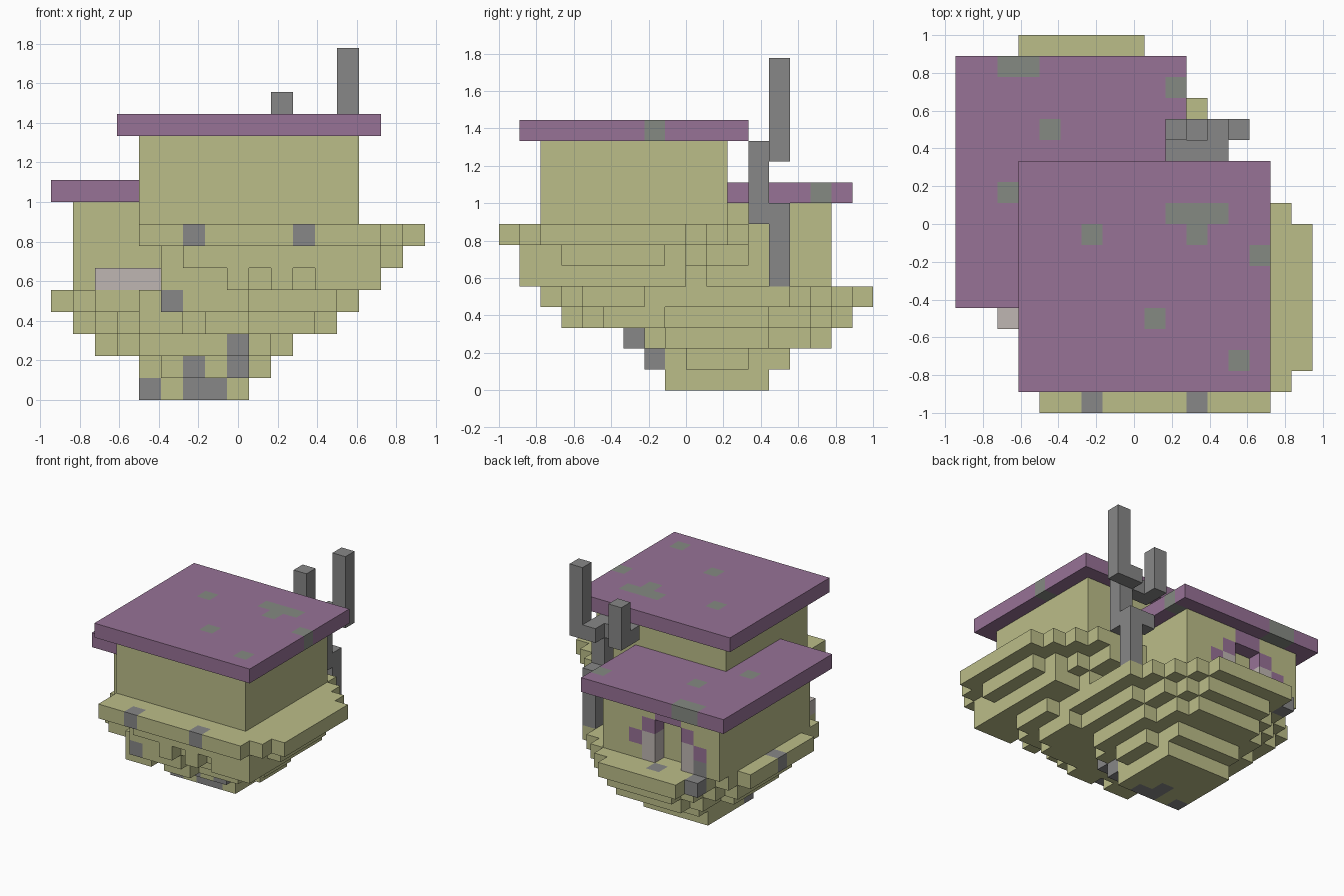
import bpy
import bmesh
from mathutils import Vector

if "Cube" in bpy.data.objects:
    bpy.data.objects.remove(bpy.data.objects["Cube"], do_unlink=True)

UNIT = 1 / 9
ORIGIN = Vector((-8.5, -9, 0))


def material(name, rgb):
    m = bpy.data.materials.new(name)
    m.use_nodes = True
    m.diffuse_color = (*rgb, 1)
    m.node_tree.nodes["Principled BSDF"].inputs["Base Color"].default_value = (*rgb, 1)
    return m


STONE, PURPLE, GREY, PALE, SPOT = range(5)
MATS = [
    material("olive stone", (.50, .51, .25)),
    material("purple roof", (.31, .168, .305)),
    material("dark grey", (.245, .245, .245)),
    material("pale trim", (.52, .47, .445)),
    material("grey green spot", (.235, .255, .225)),
]

cells = {}  # block position -> (part name, colour)


def block(part, colour, lo, hi):
    """Fill a box of blocks, both ends included."""
    for x in range(lo[0], hi[0] + 1):
        for y in range(lo[1], hi[1] + 1):
            for z in range(lo[2], hi[2] + 1):
                cells[x, y, z] = (part, colour)


def layer(part, z, rects):
    """One layer of stone made of overlapping rectangles (x, y, x, y)."""
    for a, b, c, d in rects:
        block(part, STONE, (a, b, z), (c, d, z))


def paint(colour, spots):
    """Recolour single blocks that are already filled."""
    for p in spots:
        if p in cells:
            cells[p] = (cells[p][0], colour)


# Stepped base under the lower house
layer("base_foot", 0, [(4, 8, 8, 12)])
layer("base_step", 1, [(4, 8, 8, 13), (5, 7, 8, 7), (9, 9, 9, 11)])
layer("base_lower", 2, [(2, 8, 9, 12), (3, 7, 9, 14), (4, 6, 8, 15), (10, 8, 10, 12)])
layer("base_middle", 3, [(1, 8, 10, 13), (2, 6, 10, 14), (3, 5, 9, 15), (4, 4, 8, 16),
                         (4, 3, 5, 4), (7, 3, 8, 4), (8, 4, 11, 12), (12, 5, 12, 7)])
layer("lower_ledge", 4, [(0, 7, 12, 13), (1, 5, 11, 14), (2, 4, 10, 15), (2, 4, 9, 16),
                         (3, 4, 8, 17), (4, 3, 12, 8), (5, 2, 8, 2), (13, 4, 13, 6)])

# Stepped base under the upper house, with a toothed front
layer("upper_support", 5, [(5, 2, 13, 8), (10, 9, 12, 9), (12, 1, 14, 8),
                           (8, 1, 8, 1), (10, 1, 10, 1)])
layer("upper_step", 6, [(5, 2, 13, 9), (6, 1, 14, 8), (15, 3, 15, 7), (10, 10, 12, 11)])
layer("upper_ledge", 7, [(4, 0, 14, 10), (15, 1, 15, 9), (16, 2, 16, 8), (4, 11, 13, 11)])

# Lower house, its roof, then the upper house and roof
block("lower_house", STONE, (1, 6, 5), (9, 15, 8))
block("lower_roof", PURPLE, (0, 5, 9), (10, 16, 9))
block("upper_house", STONE, (4, 2, 8), (13, 10, 11))
block("upper_roof", PURPLE, (3, 1, 12), (14, 11, 12))

# Recessed back doorway with a purple arch and pale posts, symmetric about its centre
for x in (4, 5):
    for z in (5, 6, 7):
        del cells[x, 15, z]
for side in (lambda d: 4 - d, lambda d: 5 + d):
    paint(PURPLE, [(side(d), 15, 8 - d) for d in range(3)])
    paint(PALE, [(side(1), 15, z) for z in (5, 6)])
paint(GREY, [(2, 15, 5)])

# Pale step at the front of the lower house
block("front_step", PALE, (2, 4, 5), (4, 4, 5))

# Branching chimney pipe
block("chimney_trunk", GREY, (12, 13, 5), (12, 13, 8))
block("chimney_trunk", GREY, (11, 13, 8), (11, 13, 8))
block("chimney_riser", GREY, (12, 12, 8), (12, 12, 11))
block("chimney_arm", GREY, (10, 12, 11), (12, 12, 11))
block("chimney_arm", GREY, (12, 13, 11), (12, 13, 11))
block("tall_stack", GREY, (13, 13, 11), (13, 13, 15))
block("short_stack", GREY, (10, 13, 11), (10, 13, 13))

# Worn grey blocks in the stone
paint(GREY, [(4, 8, 0), (6, 8, 0), (7, 8, 0), (6, 9, 0), (6, 7, 1), (8, 7, 1), (8, 6, 2),
             (5, 2, 4), (6, 0, 7), (11, 0, 7), (0, 10, 4), (0, 14, 4), (1, 15, 4),
             (2, 16, 4), (5, 16, 4)])

# Spots on the roofs
paint(SPOT, [(x, y, 12) for x, y in ((6, 8), (10, 9), (11, 9), (12, 9), (11, 8),
                                     (14, 7), (9, 4), (13, 2))])
paint(SPOT, [(x, y, 9) for x, y in ((2, 16), (3, 16), (10, 15), (4, 13), (2, 10))])


# Build one mesh per part, keeping only the faces open to the air
def build(part):
    bm = bmesh.new()
    verts = {}

    def vert(p):
        key = tuple(round(c) for c in p)
        if key not in verts:
            verts[key] = bm.verts.new((Vector(key) + ORIGIN) * UNIT)
        return verts[key]

    for pos, (owner, colour) in cells.items():
        if owner != part:
            continue
        for axis in range(3):
            for sign in (-1, 1):
                n = Vector((0, 0, 0))
                n[axis] = sign
                if tuple(round(c) for c in Vector(pos) + n) in cells:
                    continue
                u = Vector((0, 0, 0))
                u[(axis + 1) % 3] = 1
                v = n.cross(u)
                mid = Vector(pos) + Vector((.5, .5, .5)) + n / 2
                corners = [(-1, -1), (1, -1), (1, 1), (-1, 1)]
                f = bm.faces.new([vert(mid + (u * a + v * b) / 2) for a, b in corners])
                f.material_index = colour
    mesh = bpy.data.meshes.new(part)
    bm.to_mesh(mesh)
    bm.free()
    for m in MATS:
        mesh.materials.append(m)
    bpy.context.collection.objects.link(bpy.data.objects.new(part, mesh))


for name in dict.fromkeys(owner for owner, colour in cells.values()):
    build(name)
